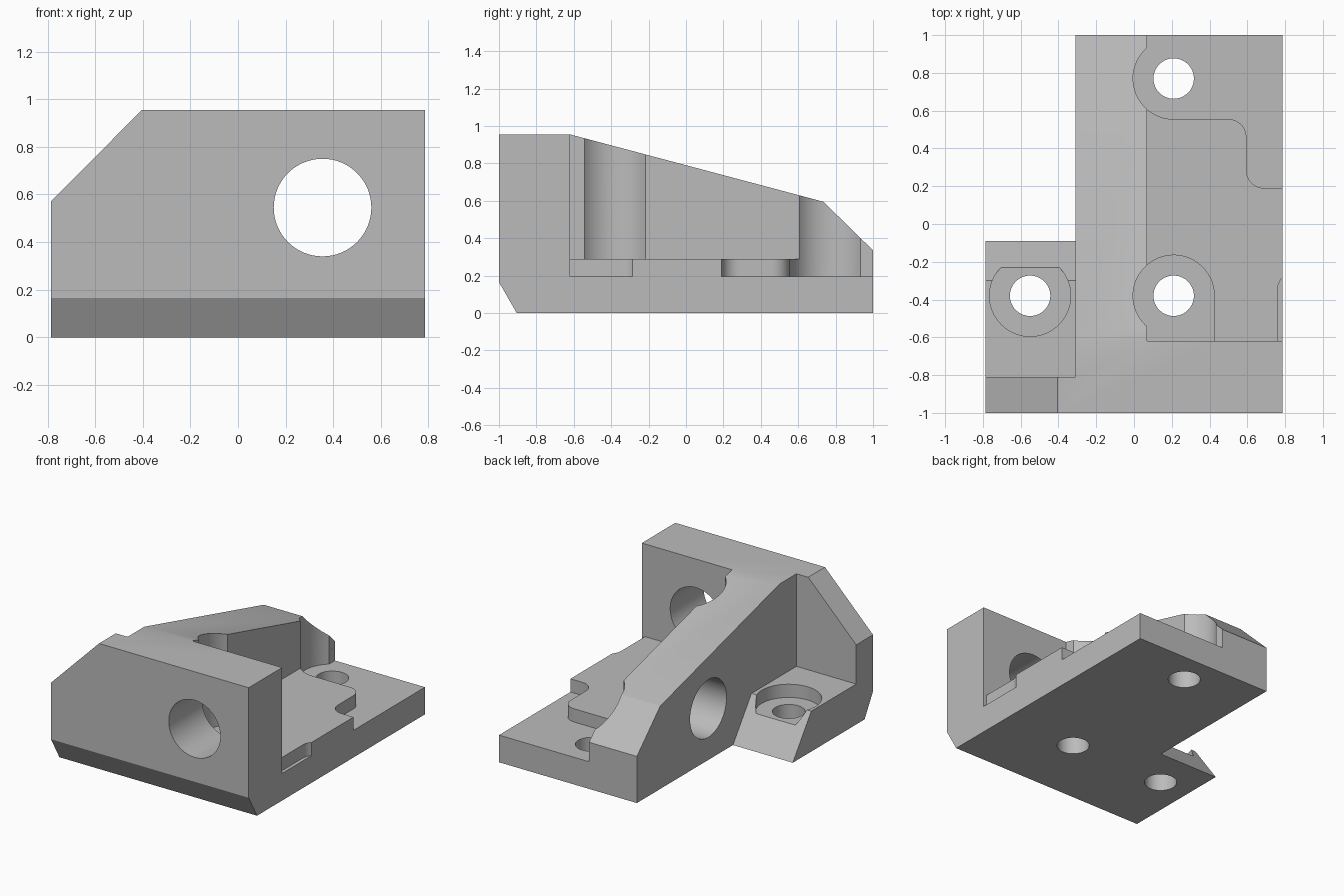
import bpy, bmesh
from math import radians, cos, sin

if "Cube" in bpy.data.objects:
    bpy.data.objects.remove(bpy.data.objects["Cube"])

grey = bpy.data.materials.new("plain_grey")
grey.use_nodes = True
grey.diffuse_color = (0.5, 0.5, 0.5, 1)
grey.node_tree.nodes["Principled BSDF"].inputs["Base Color"].default_value = (0.5, 0.5, 0.5, 1)

PLACE = {
    "x": lambda u, v, w: (w, u, v),
    "y": lambda u, v, w: (u, w, v),
    "z": lambda u, v, w: (u, v, w),
}


def prism(name, axis, outline, low, high):
    """Extrude a closed outline along an axis."""
    bm = bmesh.new()
    face = bm.faces.new([bm.verts.new(PLACE[axis](u, v, low)) for u, v in outline])
    new = bmesh.ops.extrude_face_region(bm, geom=[face])["geom"]
    shift = PLACE[axis](0, 0, high - low)
    bmesh.ops.translate(bm, vec=shift, verts=[g for g in new if isinstance(g, bmesh.types.BMVert)])
    bmesh.ops.recalc_face_normals(bm, faces=bm.faces)
    mesh = bpy.data.meshes.new(name)
    bm.to_mesh(mesh)
    bm.free()
    obj = bpy.data.objects.new(name, mesh)
    bpy.context.collection.objects.link(obj)
    mesh.materials.append(grey)
    return obj


def arc(u, v, r, start, end, steps):
    angles = [radians(start + (end - start) * i / steps) for i in range(steps + 1)]
    return [(u + r * cos(a), v + r * sin(a)) for a in angles]


def circle(u, v, r):
    return arc(u, v, r, 0, 360, 64)[:-1]


def rect(u0, v0, u1, v1):
    return [(u0, v0), (u1, v0), (u1, v1), (u0, v1)]


LEFT, RIGHT, RIB_L, RIB_R = -0.785, 0.785, -0.31, 0.07
WALL, FLOOR, LOW = -0.62, 0.29, 0.195
SCREW_R, HEAD_R, FILLET = 0.107, 0.215, 0.095

# Full side profile: wall, sloping rib and base
body = prism("bracket_body", "x",
             [(-0.905, 0), (1, 0), (1, 0.335), (0.735, 0.595),
              (WALL, 0.955), (-1, 0.955), (-1, 0.165)], LEFT, RIGHT)

cutters = [
    # Space above the foot, with its sloping end
    prism("foot_space", "x", [(-0.81, 1.2), (-0.81, FLOOR), (-0.30, FLOOR),
                              (-0.09, 0), (-0.0176, -0.1), (1.2, -0.1), (1.2, 1.2)], -1, RIB_L),
    # Sloped corner of the wall
    prism("corner_cut", "y", [(-0.985, 0.37), (-0.205, 1.155), (-0.985, 1.155)], -1.2, 0),
    # Space above the raised floor
    prism("floor_space", "z", rect(RIB_R, WALL, 1, 1.2), FLOOR, 1.2),
    # Lower rear step, rounded around the rear screw
    prism("rear_step", "z", [(1, 1.2), (RIB_R, 1.2)]
          + arc(0.21, 0.77, HEAD_R, 130.6, 270, 32)
          + arc(0.5, 0.46, FILLET, 90, 0, 12)
          + arc(0.69, 0.285, FILLET, 180, 270, 12) + [(1, 0.19)], LOW, 1.2),
    # Screw head pocket beside the wall
    prism("front_pocket", "z", [(0.21 + HEAD_R, WALL)]
          + arc(0.21, -0.38, HEAD_R, 0, 229.4, 48) + [(RIB_R, WALL)], LOW, 1.2),
    # Edge notch
    prism("edge_notch", "z", [(1, WALL), (0.76, WALL)]
          + arc(0.855, -0.35, FILLET, 180, 90, 12) + [(1, -0.255)], LOW, 1.2),
    # Foot counterbore
    prism("foot_counterbore", "z", circle(-0.55, -0.38, HEAD_R), LOW, 1.2),
    # Large bores through the rib and the wall
    prism("rib_bore", "x", circle(0.19, 0.37, 0.207), -0.6, RIB_R),
    prism("wall_bore", "y", circle(0.355, 0.545, 0.205), -1.2, -0.5),
]
# Screw holes
for x, y in [(0.21, 0.77), (0.21, -0.38), (-0.55, -0.38)]:
    cutters.append(prism("screw_hole", "z", circle(x, y, SCREW_R), -0.2, 1.3))

bpy.ops.object.select_all(action="DESELECT")
body.select_set(True)
bpy.context.view_layer.objects.active = body
for cutter in cutters:
    cutter.hide_render = True
    mod = body.modifiers.new(cutter.name, "BOOLEAN")
    mod.operation = "DIFFERENCE"
    mod.solver = "EXACT"
    mod.object = cutter
    bpy.ops.object.modifier_apply(modifier=mod.name)
    bpy.data.objects.remove(cutter)

bpy.ops.object.shade_smooth_by_angle(angle=radians(25))
